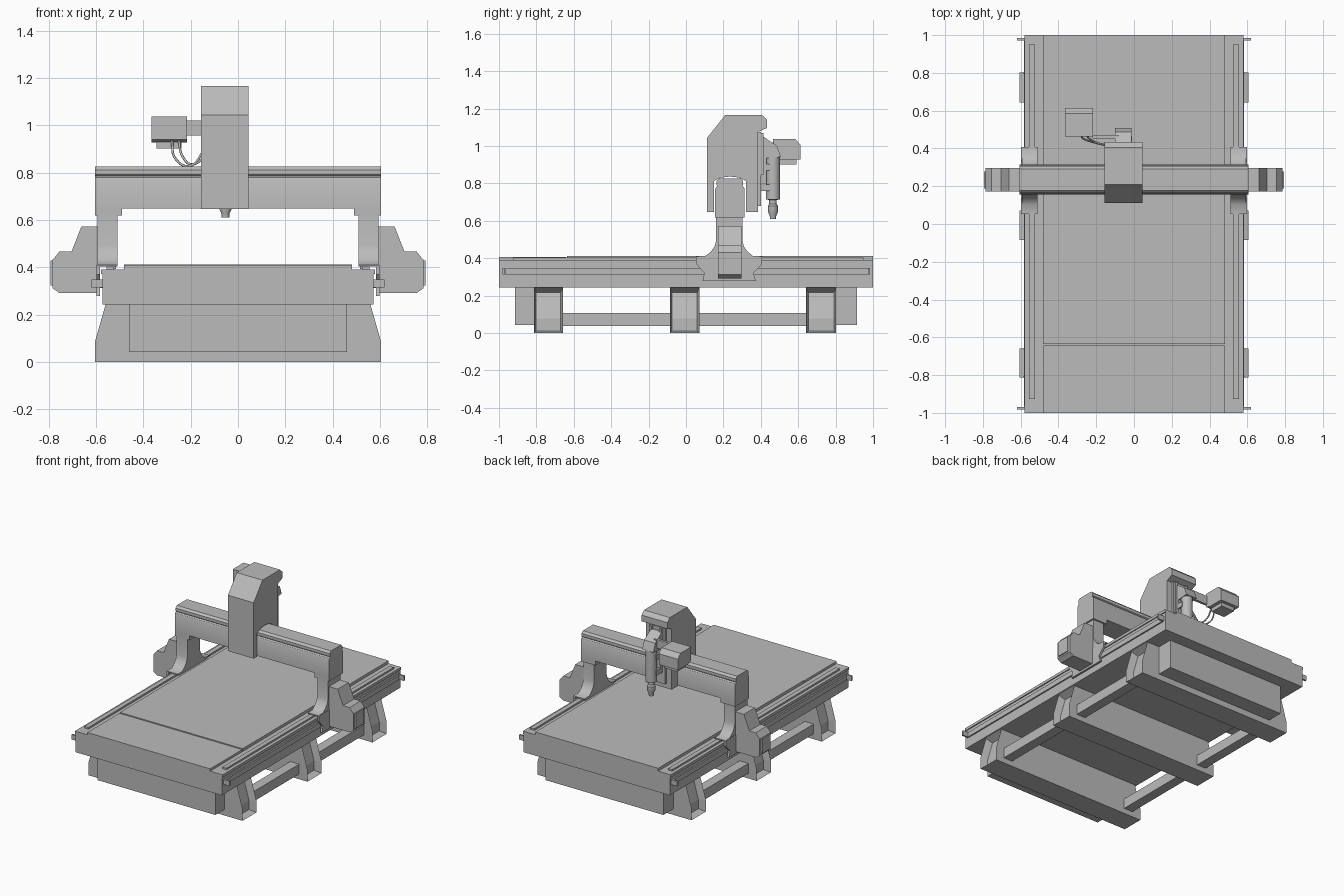
import bpy, bmesh, math
from mathutils import Vector

if "Cube" in bpy.data.objects:
    bpy.data.objects.remove(bpy.data.objects["Cube"], do_unlink=True)

GREY = (0.5, 0.5, 0.5, 1)
grey = bpy.data.materials.new("plain grey")
grey.use_nodes = True
grey.diffuse_color = GREY
grey.node_tree.nodes["Principled BSDF"].inputs["Base Color"].default_value = GREY


def finish(name, bm, smooth=None):
    bmesh.ops.recalc_face_normals(bm, faces=bm.faces)
    mesh = bpy.data.meshes.new(name)
    bm.to_mesh(mesh)
    bm.free()
    mesh.materials.append(grey)
    if smooth:
        mesh.shade_smooth()
        mesh.set_sharp_from_angle(angle=math.radians(smooth))
    obj = bpy.data.objects.new(name, mesh)
    bpy.context.collection.objects.link(obj)
    return obj


def prism_mesh(points, axis, lo, hi):
    """Extrude a 2D outline along one axis."""
    bm = bmesh.new()
    i = "xyz".index(axis)

    def place(p, d):
        c = list(p)
        c.insert(i, d)
        return bm.verts.new(c)
    face = bm.faces.new([place(p, lo) for p in points])
    out = bmesh.ops.extrude_face_region(bm, geom=[face])
    move = Vector((0, 0, 0))
    move[i] = hi - lo
    new = [v for v in out["geom"] if isinstance(v, bmesh.types.BMVert)]
    bmesh.ops.translate(bm, verts=new, vec=move)
    bmesh.ops.recalc_face_normals(bm, faces=bm.faces)
    return bm


def prism(name, points, axis, lo, hi, smooth=None):
    return finish(name, prism_mesh(points, axis, lo, hi), smooth)


def box(name, x, y, z):
    return prism(name, [(x[0], y[0]), (x[1], y[0]), (x[1], y[1]), (x[0], y[1])], "z", *z)


def lathe(name, profile, x, y, sides=24):
    """Turned part around a vertical axis from (radius, z) pairs."""
    bm = bmesh.new()
    rings = [[bm.verts.new((x + r * math.cos(math.tau * k / sides),
                            y + r * math.sin(math.tau * k / sides), z))
              for k in range(sides)] for r, z in profile]
    for a, b in zip(rings, rings[1:]):
        for k in range(sides):
            n = (k + 1) % sides
            bm.faces.new((a[k], a[n], b[n], b[k]))
    bm.faces.new(rings[0])
    bm.faces.new(rings[-1])
    return finish(name, bm, 30)


def hose(name, points, radius):
    curve = bpy.data.curves.new(name, "CURVE")
    curve.dimensions = "3D"
    curve.bevel_depth = radius
    curve.bevel_resolution = 2
    spline = curve.splines.new("BEZIER")
    spline.bezier_points.add(len(points) - 1)
    for bp, p in zip(spline.bezier_points, points):
        bp.co = p
        bp.handle_left_type = bp.handle_right_type = "AUTO"
    curve.materials.append(grey)
    obj = bpy.data.objects.new(name, curve)
    bpy.context.collection.objects.link(obj)


def side(s, lo, hi):
    return sorted((s * lo, s * hi))


# Table with its two work surfaces
box("table", (-0.573, 0.573), (-1, 1), (0.243, 0.391))
box("work_surface", (-0.482, 0.482), (-0.636, 1), (0.391, 0.411))
box("front_surface", (-0.482, 0.482), (-1, -0.642), (0.391, 0.407))

# Cross frames with hollow ends
half = [(0.605, 0), (0.605, 0.085), (0.56, 0.243)]
outline = half + [(-x, z) for x, z in reversed(half)]
for name, y0, y1 in (("front", -0.813, -0.658), ("middle", -0.086, 0.072),
                     ("back", 0.642, 0.802)):
    bm = prism_mesh(outline, "y", y0, y1)
    for s in (-1, 1):
        ends = [f for f in bm.faces if f.normal.x * s > 0.5]
        bmesh.ops.inset_region(bm, faces=ends, thickness=0.012, depth=-0.05,
                               use_even_offset=True)
    finish(name + "_cross_frame", bm)

# Cabinets at both ends
for name, y in (("front_cabinet", (-0.914, -0.813)), ("back_cabinet", (0.802, 0.914))):
    box(name, (-0.462, 0.462), y, (0.042, 0.243))

# Gantry upright outline, flared towards the carriage
upright = [(0.16, 0.64), (0.16, 0.49), (0.152, 0.462), (0.132, 0.434), (0.104, 0.412),
           (0.054, 0.41), (0.054, 0.403)]
upright += [(0.462 - y, z) for y, z in reversed(upright)]
carriage = [(0.054, 0.41), (0.054, 0.37), (0.098, 0.32), (0.088, 0.278),
            (0.374, 0.278), (0.36, 0.32), (0.407, 0.37), (0.407, 0.41)]
motor = [(0.594, 0.573), (0.662, 0.573), (0.704, 0.467), (0.755, 0.467), (0.785, 0.43),
         (0.785, 0.312), (0.757, 0.292), (0.594, 0.292)]

for s, label in ((-1, "right"), (1, "left")):
    # Stretcher, rails and rail stops
    box(label + "_stretcher", side(s, 0.47, 0.54), (-0.66, 0.644), (0.037, 0.107))
    box(label + "_top_rail", side(s, 0.525, 0.557), (-0.926, 0.95), (0.391, 0.403))
    box(label + "_side_rack", side(s, 0.57, 0.583), (-0.965, 0.975), (0.312, 0.346))
    box(label + "_upper_lip", side(s, 0.57, 0.58), (-1, 1), (0.372, 0.391))
    for end, y in (("front", -0.975), ("back", 0.978)):
        box(f"{label}_{end}_stop", side(s, 0.57, 0.62), (y - 0.006, y + 0.006), (0.314, 0.349))
    # Uprights, carriages and drive motors
    prism(label + "_upright", upright, "x", *side(s, 0.51, 0.594), 40)
    prism(label + "_carriage_plate", carriage, "x", *side(s, 0.584, 0.598))
    box(label + "_carriage_block", side(s, 0.515, 0.53), (0.07, 0.39), (0.392, 0.405))
    prism(label + "_drive_motor", [(s * x, z) for x, z in motor], "y", 0.172, 0.296)
    box(label + "_motor_cap", side(s, 0.78, 0.793), (0.187, 0.278), (0.322, 0.428))
    box(label + "_beam_foot", side(s, 0.49, 0.605), (0.156, 0.314), (0.618, 0.652))

# Gantry beam with a stepped upper edge
beam = [(0.156, 0.649), (0.156, 0.768), (0.161, 0.78), (0.17, 0.786), (0.164, 0.792),
        (0.164, 0.812), (0.178, 0.826)]
beam += [(0.47 - y, z) for y, z in reversed(beam)]
prism("gantry_beam", beam, "x", -0.605, 0.605, 30)

# Tool head straddling the beam
head = [(0.112, 0.647), (0.112, 1.043), (0.21, 1.166), (0.406, 1.166), (0.433, 1.14),
        (0.433, 1.096), (0.385, 1.075), (0.385, 0.647), (0.32, 0.647), (0.32, 0.813),
        (0.285, 0.831), (0.235, 0.837), (0.187, 0.831), (0.15, 0.813), (0.15, 0.647)]
prism("tool_head", head, "x", -0.157, 0.045, 30)
box("slide_plate", (-0.115, 0.005), (0.38, 0.4), (0.68, 1.075))
for x in (-0.1, -0.02):
    box("slide_rail", (x, x + 0.02), (0.395, 0.415), (0.845, 1.07))
prism("spindle_bracket", [(0.4, 0.8), (0.4, 1.048), (0.417, 1.048), (0.487, 1.0),
                          (0.508, 0.941), (0.43, 0.935), (0.43, 0.8)], "x", -0.1, -0.013)

# Spindle and cutter
lathe("spindle", [(0.016, 0.61), (0.018, 0.63), (0.027, 0.648), (0.027, 0.68),
                  (0.02, 0.69), (0.02, 0.711), (0.038, 0.715), (0.038, 0.945)], -0.053, 0.465)
for z in (0.76, 0.87):
    box("spindle_clamp", (-0.095, -0.011), (0.4, 0.465), (z, z + 0.035))

# Side pump with arm and hoses
prism("pump_housing", [(0.464, 0.94), (0.464, 1.037), (0.585, 1.037), (0.613, 1.005),
                       (0.613, 0.928), (0.5, 0.928)], "x", -0.366, -0.216)
box("pump_base", (-0.345, -0.24), (0.49, 0.59), (0.902, 0.93))
box("pump_arm", (-0.22, -0.08), (0.452, 0.47), (0.958, 1.02))
hose("outer_hose", [(-0.28, 0.475, 0.935), (-0.265, 0.45, 0.86), (-0.205, 0.43, 0.828),
                    (-0.14, 0.415, 0.9)], 0.005)
hose("inner_hose", [(-0.25, 0.475, 0.935), (-0.235, 0.45, 0.87), (-0.195, 0.43, 0.835),
                    (-0.13, 0.415, 0.88)], 0.005)
